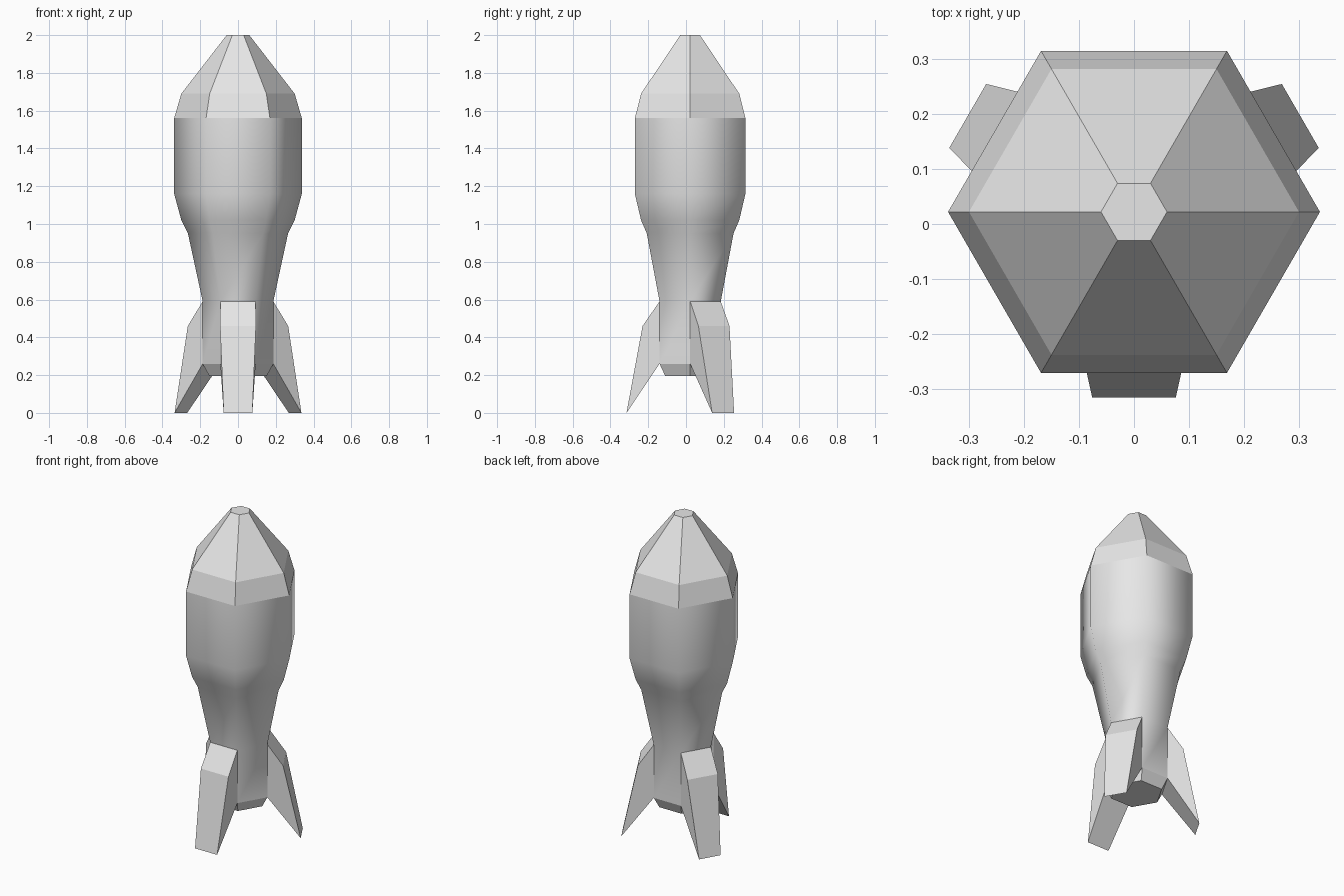
import bpy
import bmesh
import math
from mathutils import Matrix, Vector

cube = bpy.data.objects.get("Cube")
if cube:
    bpy.data.objects.remove(cube, do_unlink=True)

AXIS_Y = 0.022          # hull axis sits slightly behind the origin
SIDES = 6
FIN_TOP, FIN_ROOT = 0.59, 0.26
HULL_R = 0.187          # radius of the narrow tail
NOSE_BASE = 1.56

grey = bpy.data.materials.new("plain grey")
grey.use_nodes = True
grey.diffuse_color = (0.8, 0.8, 0.8, 1)
grey.node_tree.nodes["Principled BSDF"].inputs["Base Color"].default_value = (0.8, 0.8, 0.8, 1)


def finish(name, bm):
    bmesh.ops.recalc_face_normals(bm, faces=bm.faces)
    mesh = bpy.data.meshes.new(name)
    bm.to_mesh(mesh)
    bm.free()
    mesh.materials.append(grey)
    obj = bpy.data.objects.new(name, mesh)
    obj.location.y = AXIS_Y
    bpy.context.collection.objects.link(obj)
    return obj


def hex_lathe(profile, cap_bottom, cap_top):
    """Six-sided shell through (radius, height) rings."""
    bm = bmesh.new()
    rings = []
    for r, z in profile:
        angles = [math.tau * i / SIDES for i in range(SIDES)]
        rings.append([bm.verts.new((r * math.cos(a), r * math.sin(a), z)) for a in angles])
    for low, high in zip(rings, rings[1:]):
        for i in range(SIDES):
            j = (i + 1) % SIDES
            bm.faces.new((low[i], low[j], high[j], high[i]))
    if cap_bottom:
        bm.faces.new(rings[0])
    if cap_top:
        bm.faces.new(rings[-1])
    return bm


# Hull: smooth barrel narrowing to a flat-panelled tail
bm = hex_lathe([(0.152, 0.195), (HULL_R, FIN_ROOT), (HULL_R, FIN_TOP), (0.265, 0.95),
                (0.30, 1.02), (0.338, 1.16), (0.338, NOSE_BASE)], True, False)
for f in bm.faces:
    f.smooth = f.calc_center_median().z > FIN_ROOT
for e in bm.edges:
    mid = (e.verts[0].co + e.verts[1].co) / 2
    if mid.z < FIN_TOP - 0.01:
        e.smooth = False
    elif abs(mid.z - FIN_TOP) < 0.01:
        # crease only where a fin meets the hull
        sector = round((math.degrees(math.atan2(mid.y, mid.x)) - 30) / 60)
        e.smooth = sector % 2 == 1
finish("hull", bm)

# Nose cone: flat facets with a blunt tip
finish("nose_cone", hex_lathe([(0.338, NOSE_BASE), (0.30, 1.69), (0.06, 2.0)], False, True))


# Fins: (reach, half width, height) stations around the blade outline
def fin(name, angle, tip_reach, tip_half):
    root = HULL_R * math.cos(math.pi / SIDES)
    outline = [(root, HULL_R / 2, FIN_TOP), (0.252, 0.095, 0.46),
               (tip_reach, tip_half, 0), (root, HULL_R / 2, FIN_ROOT)]
    bm = bmesh.new()
    spin = Matrix.Rotation(math.radians(angle), 3, "Z")
    left, right = [[bm.verts.new(spin @ Vector((r, s * w, z))) for r, w, z in outline]
                   for s in (1, -1)]
    bm.faces.new(left)
    bm.faces.new(right)
    for i in range(3):
        bm.faces.new((left[i], left[i + 1], right[i + 1], right[i]))
    # the root is closed only while normals are worked out
    bm.faces.new((left[3], left[0], right[0], right[3]))
    finish(name, bm)


fin("front_fin", -90, 0.337, 0.076)
fin("left_rear_fin", 30, 0.349, 0.067)
fin("right_rear_fin", 150, 0.349, 0.067)
